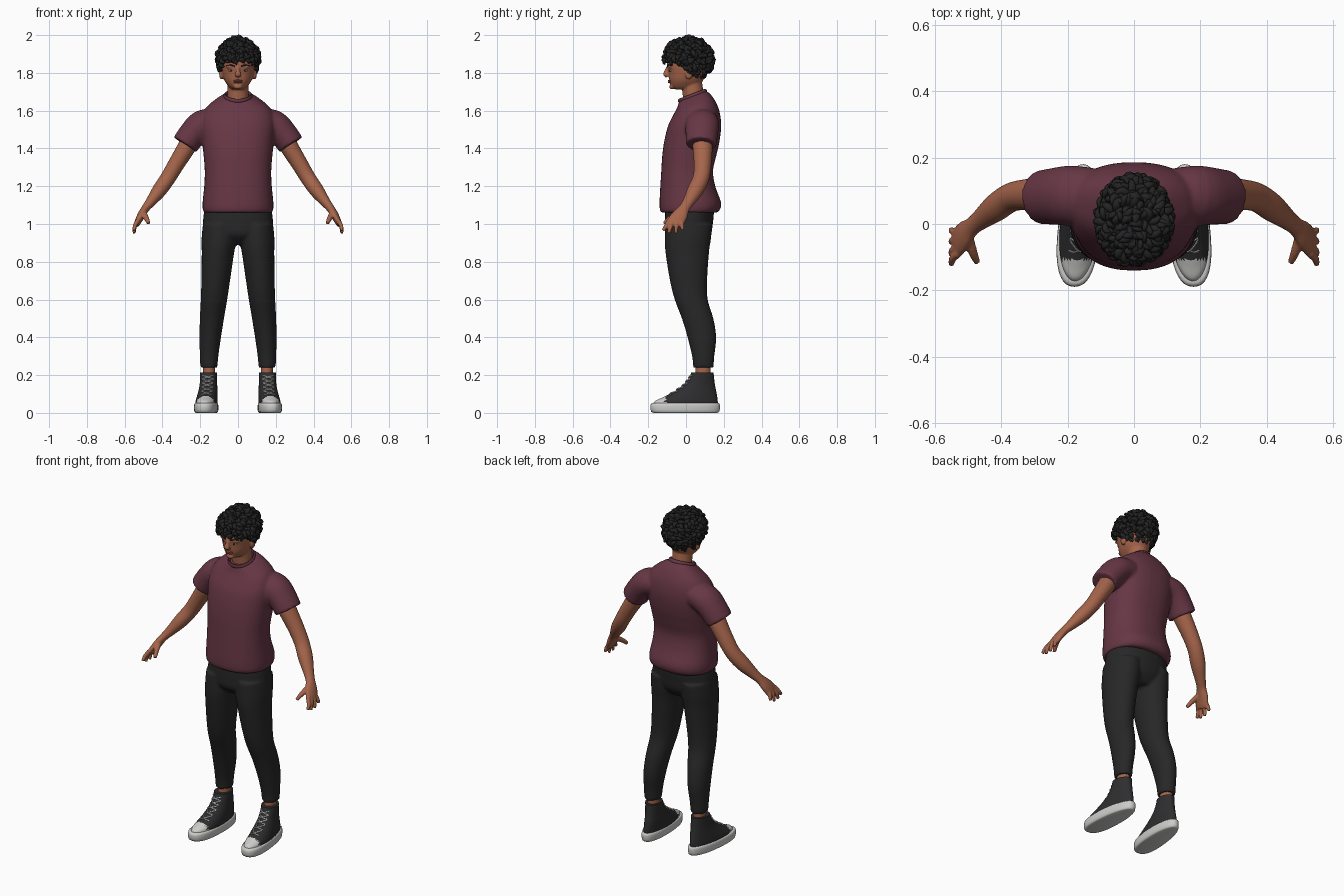
import bpy, bmesh, math, random
from mathutils import Vector, Matrix

random.seed(4)
if "Cube" in bpy.data.objects:
    bpy.data.objects.remove(bpy.data.objects["Cube"])


def material(name, rgb):
    m = bpy.data.materials.new(name)
    m.use_nodes = True
    m.diffuse_color = (*rgb, 1)
    m.node_tree.nodes["Principled BSDF"].inputs["Base Color"].default_value = (*rgb, 1)
    return m


SKIN = material("warm brown skin", (0.38, 0.13, 0.07))
LIPS = material("lip brown", (0.26, 0.075, 0.05))
SHIRT = material("plum cloth", (0.135, 0.038, 0.06))
PANTS = material("charcoal cloth", (0.02, 0.02, 0.02))
HAIR = material("black hair", (0.017, 0.017, 0.017))
CANVAS = material("black canvas", (0.027, 0.027, 0.029))
RUBBER = material("white rubber", (0.6, 0.6, 0.59))
EYES = material("eye white", (0.55, 0.5, 0.47))


def smooth(pts, k=4):
    """Catmull-Rom refinement of a list of tuples."""
    out = []
    for i in range(len(pts) - 1):
        a, b, c, d = pts[max(i - 1, 0)], pts[i], pts[i + 1], pts[min(i + 2, len(pts) - 1)]
        for j in range(k):
            t = j / k
            out.append(tuple(
                0.5 * (2 * q + (r - p) * t + (2 * p - 5 * q + 4 * r - s) * t * t
                       + (3 * q - p - 3 * r + s) * t ** 3)
                for p, q, r, s in zip(a, b, c, d)))
    return out + [pts[-1]]


def loft(bm, rings):
    rows = [[bm.verts.new(p) for p in ring] for ring in rings]
    n = len(rows[0])
    for a, b in zip(rows, rows[1:]):
        for i in range(n):
            bm.faces.new((a[i], a[(i + 1) % n], b[(i + 1) % n], b[i]))
    bm.faces.new(rows[0])
    bm.faces.new(rows[-1])


def tube(bm, pts, n=16, ref=(0, 1, 0), side=1, k=4):
    """Tube through (x, y, z, radius along ref, radius across)."""
    pts = smooth(pts, k)
    rings = []
    for i, p in enumerate(pts):
        t = (Vector(pts[min(i + 1, len(pts) - 1)][:3]) - Vector(pts[max(i - 1, 0)][:3])).normalized()
        u = Vector(ref)
        u = (u - t * u.dot(t)).normalized()
        v = t.cross(u)
        ring = []
        for j in range(n):
            a = math.tau * j / n
            q = Vector(p[:3]) + u * p[3] * math.cos(a) + v * p[4] * math.sin(a)
            ring.append((q.x * side, q.y, q.z))
        rings.append(ring)
    loft(bm, rings)


def stack(bm, secs, n=32, power=1.0, side=1, egg=0.0, toe_out=0.0, k=4):
    """Level sections (z, front y, back y, centre x, half width, tilt)."""
    rings = []
    for z, yf, yb, cx, rx, tilt in smooth(secs, k):
        ring = []
        for j in range(n):
            a = math.tau * j / n
            c, s = math.cos(a), math.sin(a)
            dy = -math.copysign(abs(c) ** power, c) * (yb - yf) / 2
            y = (yf + yb) / 2 + dy
            x = cx - toe_out * y + math.copysign(abs(s) ** power, s) * rx * (1 + egg * c)
            ring.append((x * side, y, z + tilt * dy))
        rings.append(ring)
    loft(bm, rings)


def ball(bm, loc, size, seg=16):
    m = Matrix.Translation(loc) @ Matrix.Diagonal((*size, 1))
    bmesh.ops.create_uvsphere(bm, u_segments=seg, v_segments=seg // 2 + 2, radius=1, matrix=m)


def finish(bm, name, mats, mirror=False, voxel=0, rule=None, angle=60, relax=4):
    bmesh.ops.recalc_face_normals(bm, faces=bm.faces)
    for f in bm.faces:
        f.smooth = True
        if rule:
            f.material_index = rule(f.calc_center_median())
    me = bpy.data.meshes.new(name)
    bm.to_mesh(me)
    bm.free()
    me.set_sharp_from_angle(angle=math.radians(angle))
    for m in mats:
        me.materials.append(m)
    ob = bpy.data.objects.new(name, me)
    bpy.context.scene.collection.objects.link(ob)
    if voxel:
        r = ob.modifiers.new("fuse", 'REMESH')
        r.mode, r.voxel_size, r.use_smooth_shade = 'VOXEL', voxel, True
        s = ob.modifiers.new("relax", 'SMOOTH')
        s.factor, s.iterations = 0.5, relax
    if mirror:
        ob.modifiers.new("mirror", 'MIRROR').use_mirror_merge = False
    return ob


# Shirt: torso and two sleeves fused together
bm = bmesh.new()
stack(bm, [(1.06, -.132, .165, 0, .18, 0), (1.08, -.139, .182, 0, .187, 0), (1.12, -.14, .184, 0, .187, 0),
           (1.2, -.136, .155, 0, .179, 0), (1.28, -.131, .143, 0, .176, 0), (1.36, -.126, .16, 0, .182, 0),
           (1.44, -.115, .178, 0, .19, 0), (1.52, -.095, .186, 0, .197, 0), (1.58, -.068, .18, 0, .188, .03),
           (1.62, -.05, .165, 0, .165, .1), (1.652, -.042, .14, 0, .125, .25), (1.677, -.037, .11, 0, .08, .38)],
      n=40, power=.85)
for s in (1, -1):
    tube(bm, [(.12, .09, 1.54, .08, .07), (.19, .086, 1.525, .09, .078), (.245, .083, 1.47, .085, .074),
              (.28, .08, 1.42, .081, .072)], n=28, side=s)
finish(bm, "shirt", [SHIRT], voxel=.008, relax=5)

# Ribbed collar
bm = bmesh.new()
m = Matrix.Translation((0, .035, 1.677)) @ Matrix.Rotation(math.radians(21), 4, 'X')
rings = []
for i in range(32):
    a = math.tau * i / 32
    r = [.069 + .007 * math.cos(math.tau * j / 8) for j in range(8)]
    rings.append([m @ Vector((r[j] * math.cos(a), r[j] * 1.08 * math.sin(a), .013 * math.sin(math.tau * j / 8)))
                  for j in range(8)])
loft(bm, rings + rings[:1])
finish(bm, "collar", [SHIRT])

# Trousers: hips and two legs fused together
bm = bmesh.new()
stack(bm, [(1.08, -.11, .15, 0, .178, 0), (1.0, -.112, .142, 0, .185, 0), (.94, -.105, .13, 0, .165, 0),
           (.89, -.05, .09, 0, .09, 0)], power=.9)
for s in (1, -1):
    stack(bm, [(1.0, -.11, .14, .098, .088, 0), (.92, -.112, .132, .1, .093, 0), (.85, -.109, .122, .106, .086, 0),
               (.7, -.085, .112, .118, .076, 0), (.6, -.06, .115, .127, .07, 0), (.5, -.022, .145, .138, .064, 0),
               (.4, .008, .16, .147, .057, 0), (.3, .032, .15, .153, .049, 0), (.24, .038, .146, .154, .045, 0)],
          side=s)
finish(bm, "trousers", [PANTS], voxel=.008)

# Arm with open hand
bm = bmesh.new()
tube(bm, [(.2, .085, 1.53, .06, .055), (.27, .088, 1.41, .053, .049), (.325, .088, 1.32, .047, .044),
          (.37, .08, 1.245, .044, .041), (.415, .05, 1.18, .043, .039), (.46, .015, 1.12, .032, .028),
          (.488, -.008, 1.085, .029, .022), (.51, -.03, 1.05, .041, .021), (.528, -.052, 1.015, .045, .018),
          (.536, -.06, .995, .038, .013)], n=20)
for i, (ty, tz) in enumerate([(-.122, .966), (-.092, .952), (-.055, .95), (-.018, .968)]):
    by = -.088 + .021 * i
    tube(bm, [(.528, by, 1.022, .012, .012), (.546, (by + ty) / 2, .99, .0115, .0115),
              (.55, ty, tz, .009, .009)], n=10)
tube(bm, [(.503, -.03, 1.065, .018, .016), (.485, -.085, 1.03, .014, .014), (.472, -.115, 1.003, .01, .01)],
     n=10, ref=(1, 0, 0))
finish(bm, "arm", [SKIN], mirror=True, voxel=.005, relax=3)

# Head, neck, nose and ears
bm = bmesh.new()
stack(bm, [(1.713, -.058, .04, 0, .032, 0), (1.728, -.078, .07, 0, .05, 0), (1.76, -.088, .09, 0, .072, 0),
           (1.8, -.093, .11, 0, .084, 0), (1.84, -.1, .122, 0, .09, 0), (1.88, -.098, .124, 0, .09, 0),
           (1.92, -.08, .108, 0, .078, 0), (1.95, -.04, .07, 0, .045, 0)], power=.95)
tube(bm, [(0, .05, 1.6, .06, .058), (0, .04, 1.67, .056, .056), (0, .03, 1.75, .055, .055)], n=24)
tube(bm, [(0, -.094, 1.832, .009, .009), (0, -.104, 1.808, .011, .011), (0, -.107, 1.792, .018, .014),
          (0, -.098, 1.78, .014, .008)], n=12, ref=(1, 0, 0))
ball(bm, (0, -.073, 1.727), (.024, .016, .014))
for s in (1, -1):
    ball(bm, (s * .088, .015, 1.795), (.012, .02, .03))
    ball(bm, (s * .036, -.078, 1.832), (.028, .016, .008))
finish(bm, "head", [SKIN], voxel=.005, relax=3)

# Face details
bm = bmesh.new()
for z, h in ((1.759, .005), (1.751, .006)):
    ball(bm, (0, -.086, z), (.024, .0105, h))
finish(bm, "lips", [LIPS])
bm = bmesh.new()
ball(bm, (.036, -.08, 1.813), (.014, .009, .006))
finish(bm, "eye", [EYES], mirror=True)
bm = bmesh.new()
ball(bm, (.036, -.0865, 1.813), (.005, .004, .0055), 12)
finish(bm, "iris", [HAIR], mirror=True)
bm = bmesh.new()
tube(bm, [(.016, -.098, 1.834, .003, .003), (.04, -.092, 1.842, .004, .004), (.062, -.073, 1.836, .002, .002)],
     n=8, ref=(0, 0, 1))
finish(bm, "eyebrow", [HAIR], mirror=True)


# Hair: a cap covered in short curls
def hairline(y):
    t = min(max((y + .06) / .07, 0), 1)
    return 1.857 - .057 * t - .035 * min(max((y - .01) / .05, 0), 1)


centre, radii = Vector((0, .012, 1.873)), (.096, .117, .1)
bm = bmesh.new()
bmesh.ops.create_icosphere(bm, subdivisions=5, radius=1,
                           matrix=Matrix.Translation(centre) @ Matrix.Diagonal((*radii, 1)))
bmesh.ops.delete(bm, geom=[v for v in bm.verts if v.co.z < hairline(v.co.y)], context='VERTS')
COUNT = 420
for i in range(COUNT):
    h = 1 - 2 * (i + .5) / COUNT
    a = i * math.pi * (3 - math.sqrt(5))
    d = Vector((math.cos(a) * math.sqrt(1 - h * h), math.sin(a) * math.sqrt(1 - h * h), h))
    p = centre + Vector(d[j] * radii[j] for j in range(3))
    if p.z < hairline(p.y) + .004:
        continue
    r = Vector([random.uniform(-1, 1) for _ in range(3)]) - Vector((0, 0, .5))
    t = (r - d * r.dot(d)).normalized()
    b, g = d.cross(t), random.uniform(.75, 1.15)
    path = [p - d * .004, p + (d * .012 + t * .008) * g, p + (d * .016 + t * .02 + b * .007) * g,
            p + (d * .008 + t * .028 + b * .016) * g]
    tube(bm, [(*q, w * g, w * g) for q, w in zip(path, (.013, .012, .009, .003))], n=7, ref=b, k=2)
finish(bm, "curly_hair", [HAIR], angle=80)

# Ankle
bm = bmesh.new()
tube(bm, [(.153, .088, .14, .042, .034), (.153, .09, .22, .04, .032), (.153, .092, .3, .042, .034)], n=20)
finish(bm, "ankle", [SKIN], mirror=True)

# High-top shoe: sole, upper with pale toe cap, laces
bm = bmesh.new()
stack(bm, [(0, -.17, .165, .166, .053, 0), (.006, -.184, .176, .166, .06, 0), (.03, -.189, .18, .166, .062, 0),
           (.048, -.185, .178, .166, .06, 0), (.052, -.172, .17, .166, .054, 0)],
      n=40, power=.85, egg=.14, toe_out=.07, k=2)
finish(bm, "shoe_sole", [RUBBER], mirror=True, angle=50)

UPPER = [(.04, -.176, .168, .165, .057, 0), (.062, -.165, .168, .165, .057, 0), (.08, -.128, .166, .164, .055, 0),
         (.11, -.068, .161, .162, .051, 0), (.15, -.012, .153, .161, .046, 0), (.19, .018, .148, .161, .045, 0),
         (.215, .028, .146, .161, .045, 0)]
bm = bmesh.new()
stack(bm, UPPER, n=40, egg=.1, toe_out=.07, k=6)
finish(bm, "shoe_upper", [CANVAS, RUBBER], mirror=True, rule=lambda c: int(c.y < -.108 and c.z < .1))


def instep(z, x):
    for a, b in zip(UPPER, UPPER[1:]):
        if a[0] <= z <= b[0]:
            t = (z - a[0]) / (b[0] - a[0])
            yf, yb, rx = (a[j] + (b[j] - a[j]) * t for j in (1, 2, 4))
            return (yf + yb) / 2 - (yb - yf) / 2 * math.sqrt(1 - (x / rx) ** 2)
    return UPPER[-1][1]


bm = bmesh.new()
for i in range(5):
    for s in (1, -1):
        path = []
        for f in (-1, -.5, 0, .5, 1):
            x, z = .028 * f * s, .105 + .021 * i + .009 * f
            y = instep(z, x) - .003
            path.append((.162 - .07 * y + x, y, z, .0035, .003))
        tube(bm, path, n=6, ref=(0, 0, 1), k=3)
finish(bm, "shoe_laces", [RUBBER], mirror=True)
